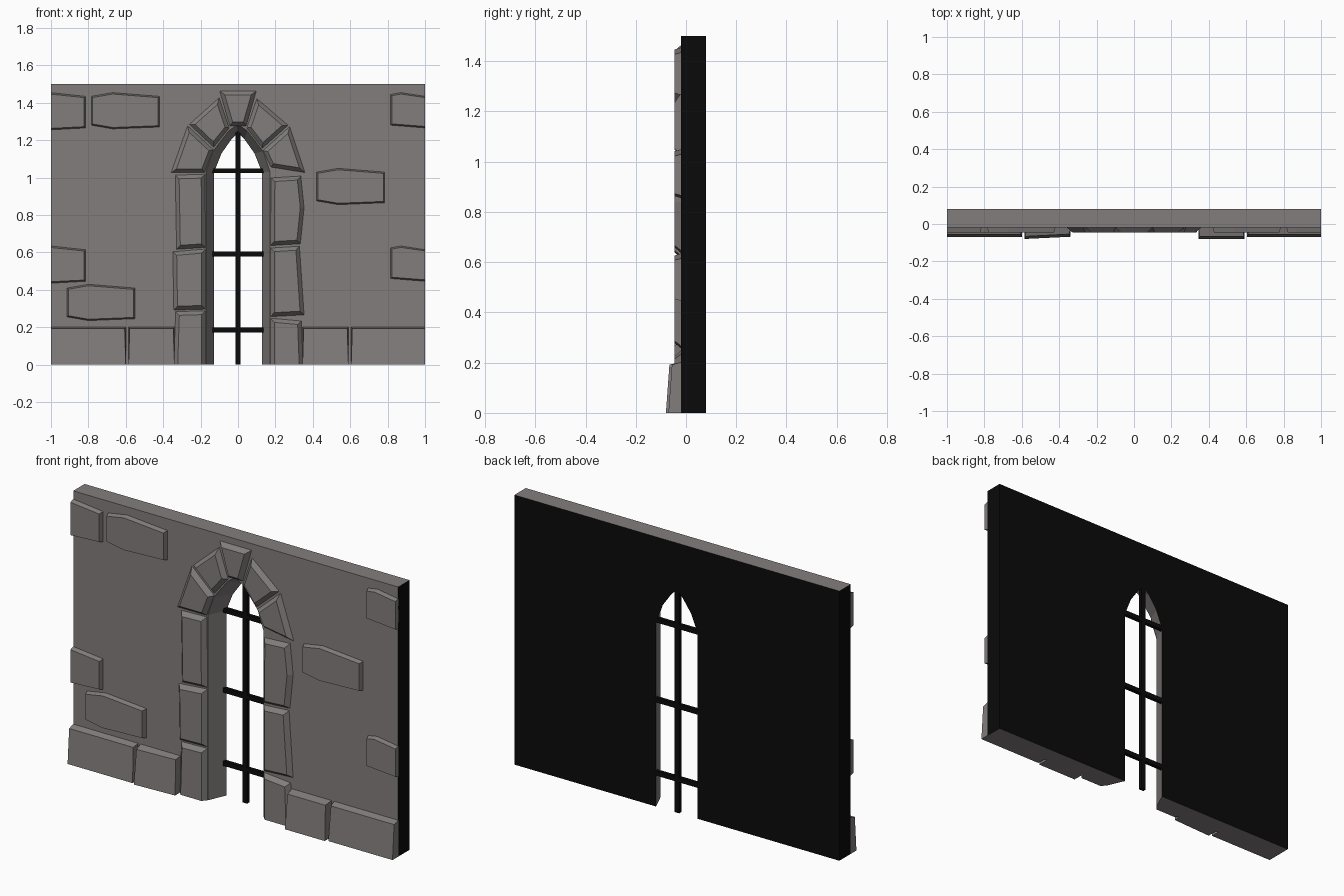
import bpy, bmesh
from mathutils import Vector

if "Cube" in bpy.data.objects:
    bpy.data.objects.remove(bpy.data.objects["Cube"])


def material(name, rgb):
    m = bpy.data.materials.new(name)
    m.diffuse_color = (*rgb, 1)
    m.use_nodes = True
    m.node_tree.nodes["Principled BSDF"].inputs["Base Color"].default_value = m.diffuse_color
    return m


STONE = material("grey stone", (0.225, 0.207, 0.203))
BLACK = material("black", (0.003, 0.003, 0.003))


def build(name, front, back, mat):
    """Prism between two matching loops of 3D points."""
    bm = bmesh.new()
    f = [bm.verts.new(p) for p in front]
    b = [bm.verts.new(p) for p in back]
    n = len(f)
    bm.faces.new(f)
    bm.faces.new(b[::-1])
    for i in range(n):
        j = (i + 1) % n
        bm.faces.new((f[i], b[i], b[j], f[j]))
    bmesh.ops.recalc_face_normals(bm, faces=bm.faces)
    me = bpy.data.meshes.new(name)
    bm.to_mesh(me)
    bm.free()
    me.materials.append(mat)
    ob = bpy.data.objects.new(name, me)
    bpy.context.collection.objects.link(ob)
    return ob


def at_y(pts, y):
    return [(x, y, z) for x, z in pts]


def inset(pts, d):
    """Mitred inset; points on the model border slide along it."""
    area = sum(a[0] * b[1] - b[0] * a[1] for a, b in zip(pts, pts[1:] + pts[:1]))
    s = 1 if area > 0 else -1
    out = []
    for i, p in enumerate(pts):
        p = Vector(p)
        e1 = (p - Vector(pts[i - 1])).normalized()
        e2 = (Vector(pts[(i + 1) % len(pts)]) - p).normalized()
        n1, n2 = Vector((-e1.y, e1.x)) * s, Vector((-e2.y, e2.x)) * s
        q = p + (n1 + n2) / (1 + n1.dot(n2)) * d
        if abs(p.x) > 0.999:
            q.x = p.x
        if p.y < 0.001:
            q.y = p.y
        out.append((q.x, q.y))
    return out


def stone(name, pts, d, y=-0.045):
    build(name, at_y(inset(pts, d), y), at_y(pts, -0.018), STONE)


# wall with splayed pointed opening
def wall_loop(arch):
    left = [(-x, z) for x, z in arch]
    return [(1, 0), (1, 1.5), (-1, 1.5), (-1, 0)] + left + arch[-2::-1]


front_arch = [(0.172, 0), (0.172, 1.03), (0.135, 1.14), (0.05, 1.25), (0, 1.285)]
back_arch = [(0.128, 0), (0.128, 1.03), (0.088, 1.13), (0.035, 1.205), (0, 1.24)]
wall = build("wall", at_y(wall_loop(front_arch), -0.02),
             at_y(wall_loop(back_arch), 0.08), STONE)
wall.data.materials.append(BLACK)
for p in wall.data.polygons:
    if p.normal.y > 0.9 or abs(p.center.x) > 0.99:
        p.material_index = 1

# jamb and arch stones around the opening
surround = {
    "left_jamb_1": [(-0.345, 0), (-0.335, 0.285), (-0.172, 0.29), (-0.172, 0)],
    "left_jamb_2": [(-0.345, 0.29), (-0.35, 0.605), (-0.172, 0.62), (-0.172, 0.295)],
    "left_jamb_3": [(-0.33, 0.615), (-0.337, 1.015), (-0.175, 1.02), (-0.172, 0.625)],
    "left_arch_1": [(-0.36, 1.025), (-0.27, 1.28), (-0.13, 1.15), (-0.178, 1.025)],
    "left_arch_2": [(-0.262, 1.285), (-0.1, 1.43), (-0.045, 1.265), (-0.13, 1.16)],
    "keystone": [(-0.1, 1.465), (0.1, 1.465), (0.045, 1.275), (-0.045, 1.275)],
    "right_arch_2": [(0.1, 1.425), (0.27, 1.28), (0.13, 1.155), (0.045, 1.265)],
    "right_arch_1": [(0.277, 1.275), (0.36, 1.025), (0.175, 1.055), (0.132, 1.145)],
    "right_jamb_3": [(0.175, 1.0), (0.337, 1.01), (0.355, 0.84), (0.335, 0.645), (0.172, 0.635)],
    "right_jamb_2": [(0.172, 0.625), (0.33, 0.635), (0.355, 0.265), (0.172, 0.255)],
    "right_jamb_1": [(0.172, 0.25), (0.34, 0.235), (0.35, 0), (0.172, 0)],
}
for name, pts in surround.items():
    stone(name, pts, 0.022)

# loose stones showing on the wall face
full = [(-0.785, 1.435), (-0.67, 1.455), (-0.42, 1.435),
        (-0.42, 1.27), (-0.67, 1.26), (-0.785, 1.28)]
for i, (dx, dz) in enumerate([(0, 0), (1.205, -0.405), (-0.13, -1.025)]):
    stone(f"wall_stone_{i + 1}", [(x + dx, z + dz) for x, z in full], 0.008)
half_l = [(-1, 1.455), (-0.815, 1.435), (-0.815, 1.265), (-1, 1.255)]
half_r = [(0.815, 1.445), (0.87, 1.455), (1, 1.435), (1, 1.265), (0.815, 1.28)]
for i, dz in enumerate((0, -0.82)):
    for side, pts in (("left", half_l), ("right", half_r)):
        stone(f"edge_stone_{side}_{i + 1}", [(x, z + dz) for x, z in pts], 0.008)

# battered base blocks: x0, x1, front y at x0, front y at x1
for i, (x0, x1, y0, y1) in enumerate([(-1, -0.6, -0.07, -0.07), (-0.585, -0.34, -0.08, -0.068),
                                      (0.345, 0.59, -0.08, -0.08), (0.605, 1, -0.07, -0.07)]):
    t0 = x0 if x0 == -1 else x0 + 0.006
    t1 = x1 if x1 == 1 else x1 - 0.006
    build(f"base_block_{i + 1}",
          [(x0, y0, 0), (x1, y1, 0), (t1, y1 + 0.014, 0.192), (t0, y0 + 0.014, 0.192)],
          [(x0, -0.018, 0), (x1, -0.018, 0), (x1, -0.018, 0.203), (x0, -0.018, 0.203)], STONE)


# window bars
def bar(name, x0, x1, z0, z1):
    pts = [(x0, z0), (x1, z0), (x1, z1), (x0, z1)]
    build(name, at_y(pts, 0.06), at_y(pts, 0.08), BLACK)


bar("vertical_bar", -0.014, 0.014, 0, 1.25)
for i, z in enumerate((0.185, 0.592, 1.037)):
    bar(f"cross_bar_{i + 1}", -0.135, 0.135, z - 0.013, z + 0.013)
